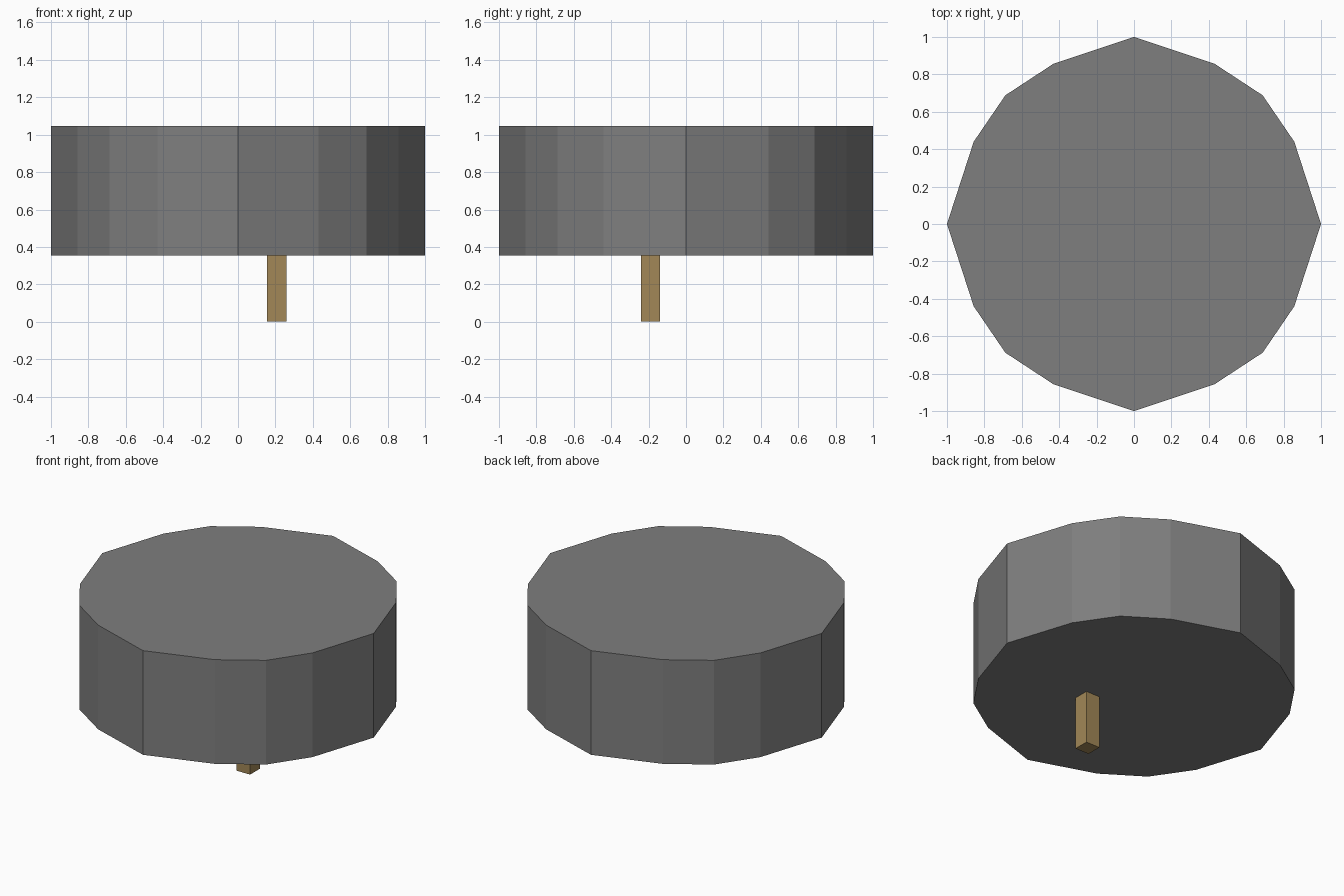
import bpy, bmesh

if "Cube" in bpy.data.objects:
    bpy.data.objects.remove(bpy.data.objects["Cube"])

def material(name, rgb):
    m = bpy.data.materials.new(name)
    m.diffuse_color = (*rgb, 1)
    m.use_nodes = True
    m.node_tree.nodes["Principled BSDF"].inputs["Base Color"].default_value = m.diffuse_color
    return m

def prism(name, outline, z0, z1, mat):
    """Flat-faced prism from a counter-clockwise outline."""
    bm = bmesh.new()
    low = [bm.verts.new((x, y, z0)) for x, y in outline]
    high = [bm.verts.new((x, y, z1)) for x, y in outline]
    bm.faces.new(low[::-1])
    bm.faces.new(high)
    n = len(outline)
    for i in range(n):
        j = (i + 1) % n
        bm.faces.new((low[i], low[j], high[j], high[i]))
    mesh = bpy.data.meshes.new(name)
    bm.to_mesh(mesh)
    bm.free()
    mesh.materials.append(mat)
    obj = bpy.data.objects.new(name, mesh)
    bpy.context.collection.objects.link(obj)
    return obj

grey = material("grey", (0.21, 0.21, 0.21))
brown = material("wood brown", (0.36, 0.245, 0.095))

# Wide drum: one quarter of the outline, turned four times
quarter = [(1, 0), (0.857, 0.44), (0.688, 0.688), (0.43, 0.857)]
outline = []
for _ in range(4):
    outline += quarter
    quarter = [(-y, x) for x, y in quarter]
# the outline is mirrored across both axes, so fix the turned quarters
outline = [((0.43 if abs(x) < 0.5 else 0.857) * (1 if x > 0 else -1),
            (0.44 if abs(y) < 0.5 else 0.857) * (1 if y > 0 else -1))
           if 0.4 < abs(x) < 0.9 and abs(abs(x) - abs(y)) > 0.1 else (x, y)
           for x, y in outline]
prism("drum", outline, 0.353, 1.047, grey)

# Small off-centre square post below
x0, x1, y0, y1 = 0.156, 0.258, -0.241, -0.139
prism("post", [(x0, y0), (x1, y0), (x1, y1), (x0, y1)], 0, 0.355, brown)
